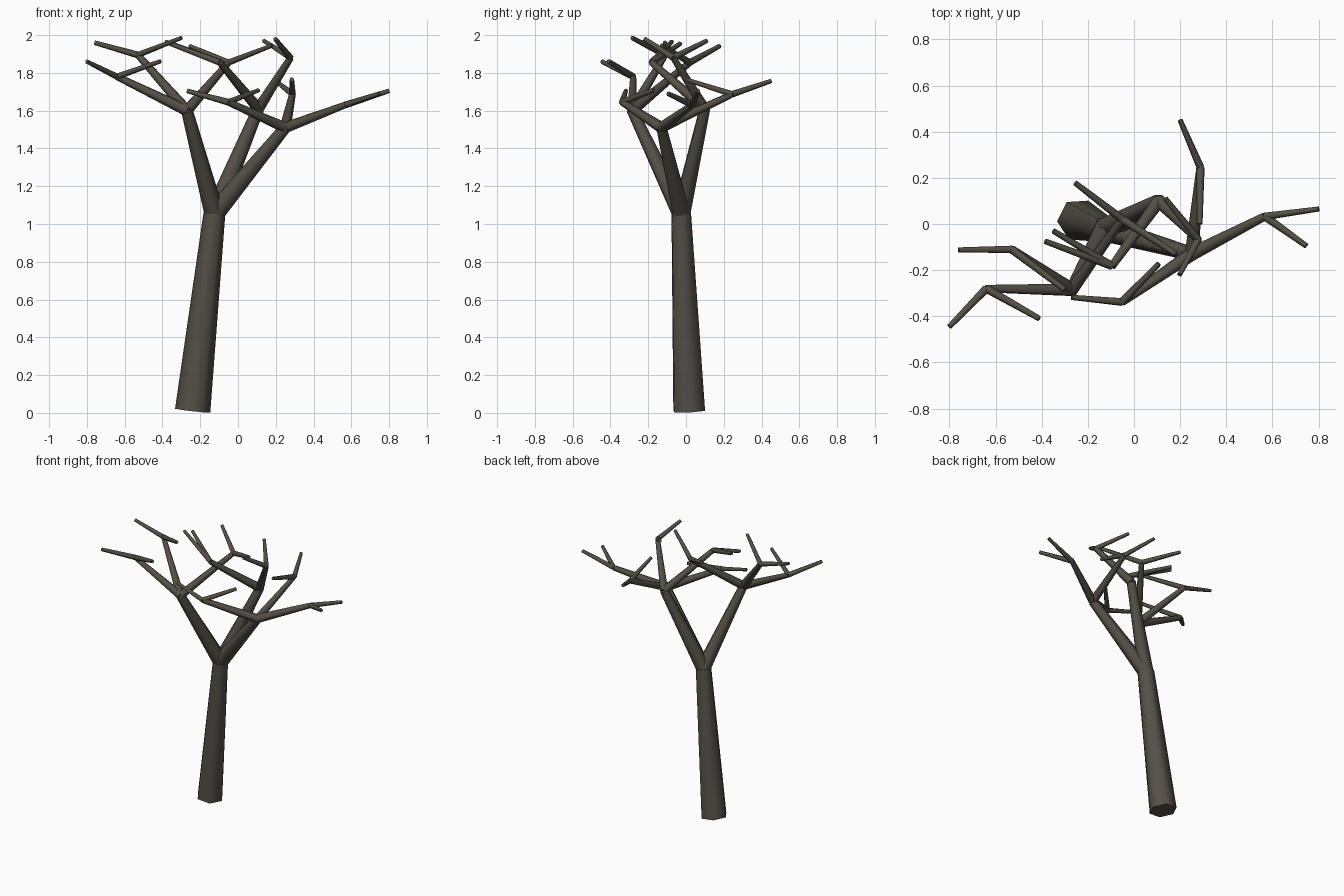
import bpy, bmesh, math
from mathutils import Vector

if "Cube" in bpy.data.objects:
    bpy.data.objects.remove(bpy.data.objects["Cube"])

SIDES = 6
bark = bpy.data.materials.new("bark")
bark.diffuse_color = (0.09, 0.08, 0.062, 1)
bark.use_nodes = True
bark.node_tree.nodes["Principled BSDF"].inputs["Base Color"].default_value = bark.diffuse_color


def add_segment(bm, start, end, r1, r2):
    """Tapered six-sided piece of wood between two points."""
    a, b = Vector(start), Vector(end)
    q = Vector((0, 0, 1)).rotation_difference(b - a)
    rings = []
    for centre, r in ((a, r1), (b, r2)):
        ring = []
        for i in range(SIDES):
            t = math.tau * i / SIDES + 0.06
            ring.append(bm.verts.new(centre + q @ Vector((r * math.cos(t), r * math.sin(t), 0))))
        rings.append(ring)
    lo, hi = rings
    for i in range(SIDES):
        j = (i + 1) % SIDES
        bm.faces.new((lo[i], lo[j], hi[j], hi[i]))
    bm.faces.new(lo[::-1])
    bm.faces.new(hi)


def make_part(name, segments, r1, r2):
    bm = bmesh.new()
    for start, end in segments:
        add_segment(bm, start, end, r1, r2)
    mesh = bpy.data.meshes.new(name)
    bm.to_mesh(mesh)
    bm.free()
    obj = bpy.data.objects.new(name, mesh)
    bpy.context.collection.objects.link(obj)
    mesh.materials.append(bark)
    bpy.ops.object.select_all(action='DESELECT')
    obj.select_set(True)
    bpy.context.view_layer.objects.active = obj
    bpy.ops.object.shade_smooth_by_angle(angle=math.radians(65))


base, crotch = (-0.24, 0.017, 0.012), (-0.125, -0.025, 1.055)

# limb end -> {branch end: twig tips}
tree = {
    (-0.27, -0.285, 1.60): {
        (-0.64, -0.28, 1.78): [(-0.80, -0.445, 1.86), (-0.41, -0.41, 1.862)],
        (-0.53, -0.11, 1.895): [(-0.76, -0.112, 1.96), (-0.30, -0.285, 1.985)],
        (-0.05, 0.02, 1.855): [(-0.255, 0.178, 1.942), (0.18, -0.13, 1.945)],
    },
    (0.25, -0.13, 1.51): {
        (0.567, 0.033, 1.63): [(0.80, 0.065, 1.705), (0.747, -0.095, 1.69)],
        (-0.052, -0.338, 1.645): [(-0.27, -0.318, 1.705), (0.108, -0.172, 1.708)],
        (0.288, 0.245, 1.687): [(0.20, 0.45, 1.757), (0.285, 0.0, 1.765)],
    },
    (0.108, 0.10, 1.61): {
        (0.278, -0.067, 1.88): [(0.137, 0.11, 1.97), (0.197, -0.22, 1.98)],
        (-0.095, -0.182, 1.855): [(-0.35, -0.03, 1.955), (-0.385, -0.075, 1.965)],
    },
}

# trunk
make_part("trunk", [(base, crotch)], 0.094, 0.058)
# three main limbs
make_part("limbs", [(crotch, limb) for limb in tree], 0.053, 0.031)
# branches off each limb
make_part("branches", [(limb, br) for limb, brs in tree.items() for br in brs], 0.030, 0.018)
# paired twigs at each branch end
make_part("twigs", [(br, tip) for brs in tree.values() for br, tips in brs.items() for tip in tips],
          0.018, 0.012)
